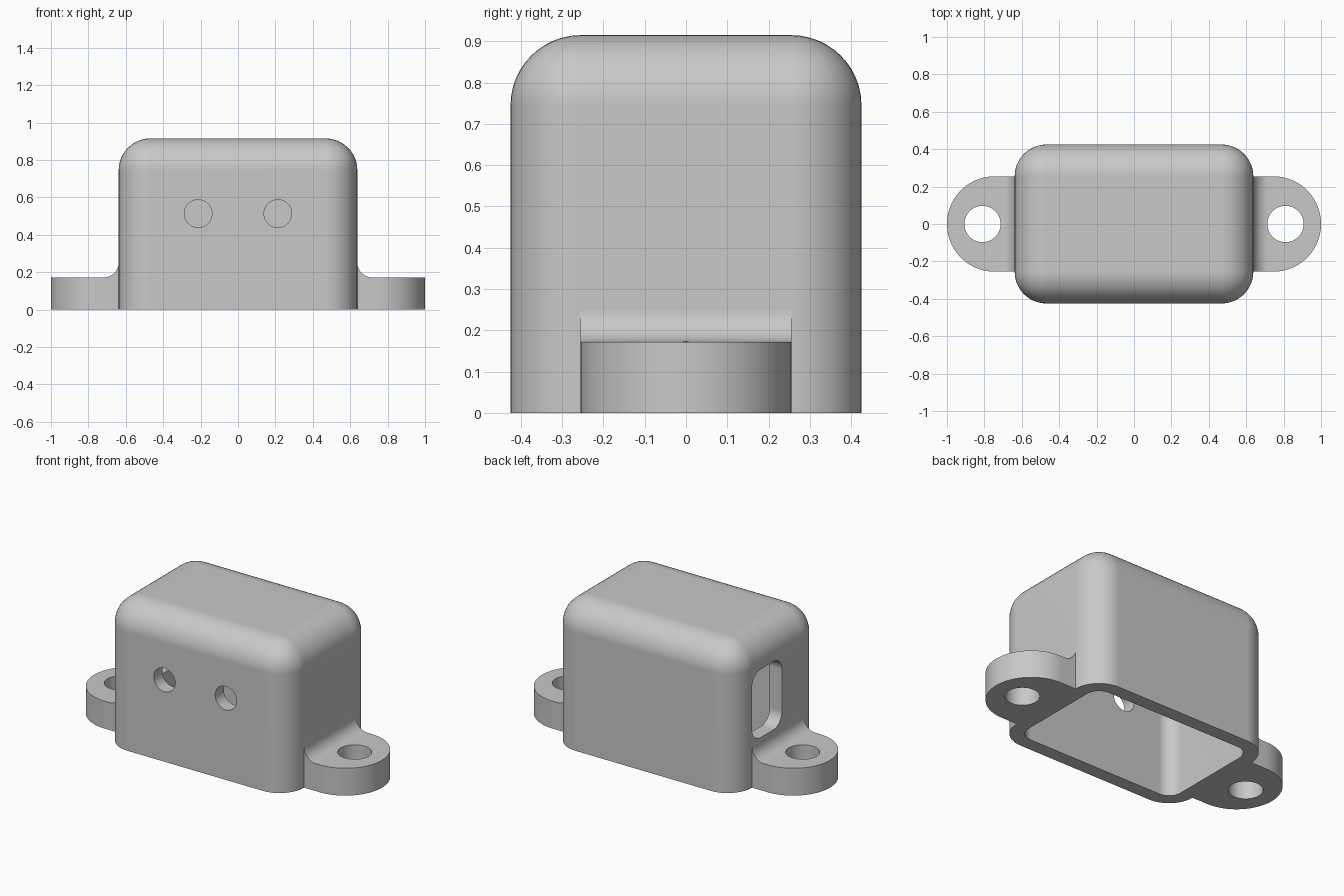
import bpy, bmesh
from math import pi, cos, sin, radians
from mathutils import Vector

if "Cube" in bpy.data.objects:
    bpy.data.objects.remove(bpy.data.objects["Cube"], do_unlink=True)

# Main dimensions
HALF_X, HALF_Y, HEIGHT = 0.638, 0.425, 0.915
ROUND, WALL = 0.17, 0.085
TAB_H, TAB_R, FILLET = 0.172, 0.255, 0.08

grey = bpy.data.materials.new("plain grey")
grey.use_nodes = True
grey.diffuse_color = (0.58, 0.58, 0.58, 1)
grey.node_tree.nodes["Principled BSDF"].inputs["Base Color"].default_value = grey.diffuse_color


def make_object(name, bm):
    bmesh.ops.recalc_face_normals(bm, faces=bm.faces)
    mesh = bpy.data.meshes.new(name)
    bm.to_mesh(mesh)
    bm.free()
    mesh.materials.append(grey)
    obj = bpy.data.objects.new(name, mesh)
    bpy.context.collection.objects.link(obj)
    return obj


def rounded_box(name, hx, hy, low, high, radius):
    """Box with every edge rounded except those round its base."""
    bm = bmesh.new()
    bmesh.ops.create_cube(bm, size=1)
    for v in bm.verts:
        v.co = Vector((v.co.x * 2 * hx, v.co.y * 2 * hy, high if v.co.z > 0 else low))
    edges = [e for e in bm.edges if any(v.co.z > low + 0.01 for v in e.verts)]
    bmesh.ops.bevel(bm, geom=edges, offset=radius, segments=12, profile=0.5, affect='EDGES')
    return make_object(name, bm)


def prism(name, outline, direction):
    """Outline of 3D points swept along a direction."""
    bm = bmesh.new()
    face = bm.faces.new([bm.verts.new(p) for p in outline])
    swept = bmesh.ops.extrude_face_region(bm, geom=[face])["geom"]
    bmesh.ops.translate(bm, vec=direction, verts=[g for g in swept if isinstance(g, bmesh.types.BMVert)])
    return make_object(name, bm)


def arc(cx, cy, r, start, end, steps):
    angles = [radians(start + (end - start) * i / steps) for i in range(steps + 1)]
    return [(cx + r * cos(a), cy + r * sin(a)) for a in angles]


def circle(cx, cy, r):
    return arc(cx, cy, r, 0, 360, 48)[:-1]


def combine(target, tool, operation):
    mod = target.modifiers.new("join", 'BOOLEAN')
    mod.operation, mod.solver, mod.object = operation, 'EXACT', tool
    bpy.context.view_layer.objects.active = target
    bpy.ops.object.modifier_apply(modifier=mod.name)
    bpy.data.objects.remove(tool, do_unlink=True)


# Rounded housing
housing = rounded_box("housing", HALF_X, HALF_Y, 0, HEIGHT, ROUND)

# Mounting tabs, each a filleted side profile trimmed to a round-ended plan
INNER = HALF_X - 0.04
side_profile = ([(INNER, 0), (1.1, 0), (1.1, TAB_H)]
                + arc(HALF_X + FILLET, TAB_H + FILLET, FILLET, 270, 180, 12)
                + [(INNER, TAB_H + FILLET)])
plan = [(0.5, -TAB_R)] + arc(1 - TAB_R, 0, TAB_R, -90, 90, 40) + [(0.5, TAB_R)]
for side in (-1, 1):
    tab = prism("mounting_tab", [(side * x, -0.4, z) for x, z in side_profile], (0, 0.8, 0))
    combine(tab, prism("plan", [(side * x, y, -0.1) for x, y in plan], (0, 0, 1)), 'INTERSECT')
    hole = [(x, y, -0.1) for x, y in circle(side * 0.81, 0, 0.097)]
    combine(tab, prism("screw_hole", hole, (0, 0, 1)), 'DIFFERENCE')
    combine(housing, tab, 'UNION')

# Hollow inside, open at the base
cavity = rounded_box("cavity", HALF_X - WALL, HALF_Y - WALL, -0.2, HEIGHT - WALL, ROUND - WALL)
combine(housing, cavity, 'DIFFERENCE')

# Two round holes in the front wall
for cx in (-0.213, 0.213):
    hole = [(x, -0.6, z) for x, z in circle(cx, 0.513, 0.074)]
    combine(housing, prism("front_hole", hole, (0, 0.5, 0)), 'DIFFERENCE')

# Rounded window in one end wall
Y0, Y1, Z0, Z1, R = -0.04, 0.258, 0.283, 0.711, 0.085
window = []
for i, (cy, cz) in enumerate([(Y1 - R, Z1 - R), (Y0 + R, Z1 - R), (Y0 + R, Z0 + R), (Y1 - R, Z0 + R)]):
    window += arc(cy, cz, R, 90 * i, 90 * i + 90, 10)
combine(housing, prism("end_window", [(-0.9, y, z) for y, z in window], (0.6, 0, 0)), 'DIFFERENCE')

# Smooth curves with crisp edges and flat walls
bpy.ops.object.select_all(action='DESELECT')
housing.select_set(True)
bpy.context.view_layer.objects.active = housing
bpy.ops.object.shade_smooth_by_angle(angle=radians(30))
weighted = housing.modifiers.new("flat walls", 'WEIGHTED_NORMAL')
weighted.keep_sharp = True
